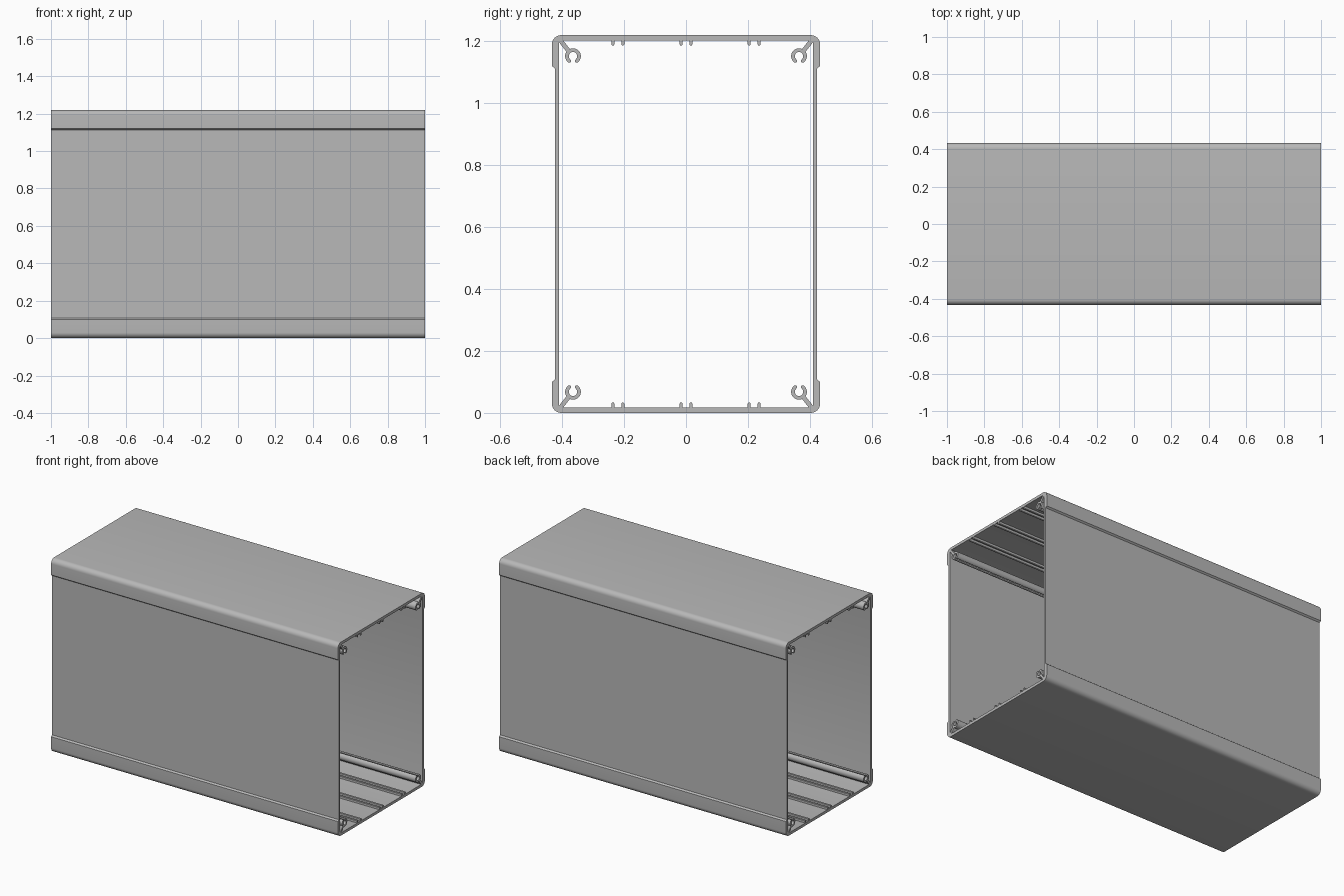
import bpy, bmesh
from math import sin, cos, radians

if "Cube" in bpy.data.objects:
    bpy.data.objects.remove(bpy.data.objects["Cube"])

HALF_LEN, HALF_H = 1.0, 0.61

metal = bpy.data.materials.new("grey aluminium")
metal.use_nodes = True
metal.diffuse_color = (0.48, 0.48, 0.48, 1)
metal.node_tree.nodes["Principled BSDF"].inputs["Base Color"].default_value = (0.48, 0.48, 0.48, 1)


def arc(cy, cz, r, start, end, steps):
    """Points along a circular arc, angles in degrees."""
    angles = [radians(start + (end - start) * i / steps) for i in range(steps + 1)]
    return [(cy + r * cos(a), cz + r * sin(a)) for a in angles]


def extrude_profile(name, pts):
    """Sweep a quarter profile (y, z from mid height) along x and mirror it."""
    area = sum(a[0] * b[1] - b[0] * a[1] for a, b in zip(pts, pts[1:] + pts[:1]))
    if area < 0:
        pts = pts[::-1]
    bm = bmesh.new()
    near = [bm.verts.new((-HALF_LEN, y, z)) for y, z in pts]
    far = [bm.verts.new((HALF_LEN, y, z)) for y, z in pts]
    bm.faces.new(far)
    bm.faces.new(near[::-1])
    for i in range(len(pts)):
        j = (i + 1) % len(pts)
        # leave the mirror seams open
        if any(pts[i][k] == 0 and pts[j][k] == 0 for k in (0, 1)):
            continue
        bm.faces.new((near[i], near[j], far[j], far[i]))
    mesh = bpy.data.meshes.new(name)
    bm.to_mesh(mesh)
    bm.free()
    mesh.materials.append(metal)
    obj = bpy.data.objects.new(name, mesh)
    bpy.context.collection.objects.link(obj)
    obj.location.z = HALF_H
    mirror = obj.modifiers.new("mirror", 'MIRROR')
    mirror.use_axis = (False, True, True)
    mirror.merge_threshold = 0.0001
    bpy.ops.object.select_all(action='DESELECT')
    obj.select_set(True)
    bpy.context.view_layer.objects.active = obj
    bpy.ops.object.shade_smooth_by_angle(angle=radians(30))
    return obj


# Rectangular tube with rounded corners and raised corner bands
shell = [(0, HALF_H)]
shell += arc(0.403, 0.58, 0.03, 90, 0, 8)
shell += [(0.433, 0.51), (0.423, 0.502), (0.423, 0), (0.41, 0)]
shell += arc(0.4, 0.583, 0.01, 0, 90, 4)
shell += [(0, 0.593)]
extrude_profile("housing_shell", shell)

# Screw channels: open rings facing the middle of the housing
CY, CZ, MID, T = 0.365, 0.542, 0.0195, 0.006
A0, A1 = -52, 232
ring = arc(CY, CZ, MID + T, A0, A1, 24)
tip = radians(A1)
ring += arc(CY + MID * cos(tip), CZ + MID * sin(tip), T, A1, A1 + 180, 6)[1:-1]
ring += arc(CY, CZ, MID - T, A1, A0, 24)
tip = radians(A0)
ring += arc(CY + MID * cos(tip), CZ + MID * sin(tip), T, A0 + 180, A0 + 360, 6)[1:-1]
extrude_profile("screw_channel", ring)

# Diagonal webs joining the channels to the corners
extrude_profile("channel_web", [(0.415, 0.593), (0.404, 0.602), (0.374, 0.564), (0.385, 0.555)])

# Paired guide ribs along the top and bottom plates
W, TOP, END = 0.005, 0.6, 0.577
for i, y in enumerate((0.016, 0.204, 0.236)):
    extrude_profile(f"guide_rib_{i + 1}", [
        (y - W, TOP), (y - W, END + 0.003), (y - W / 2, END),
        (y + W / 2, END), (y + W, END + 0.003), (y + W, TOP)])
